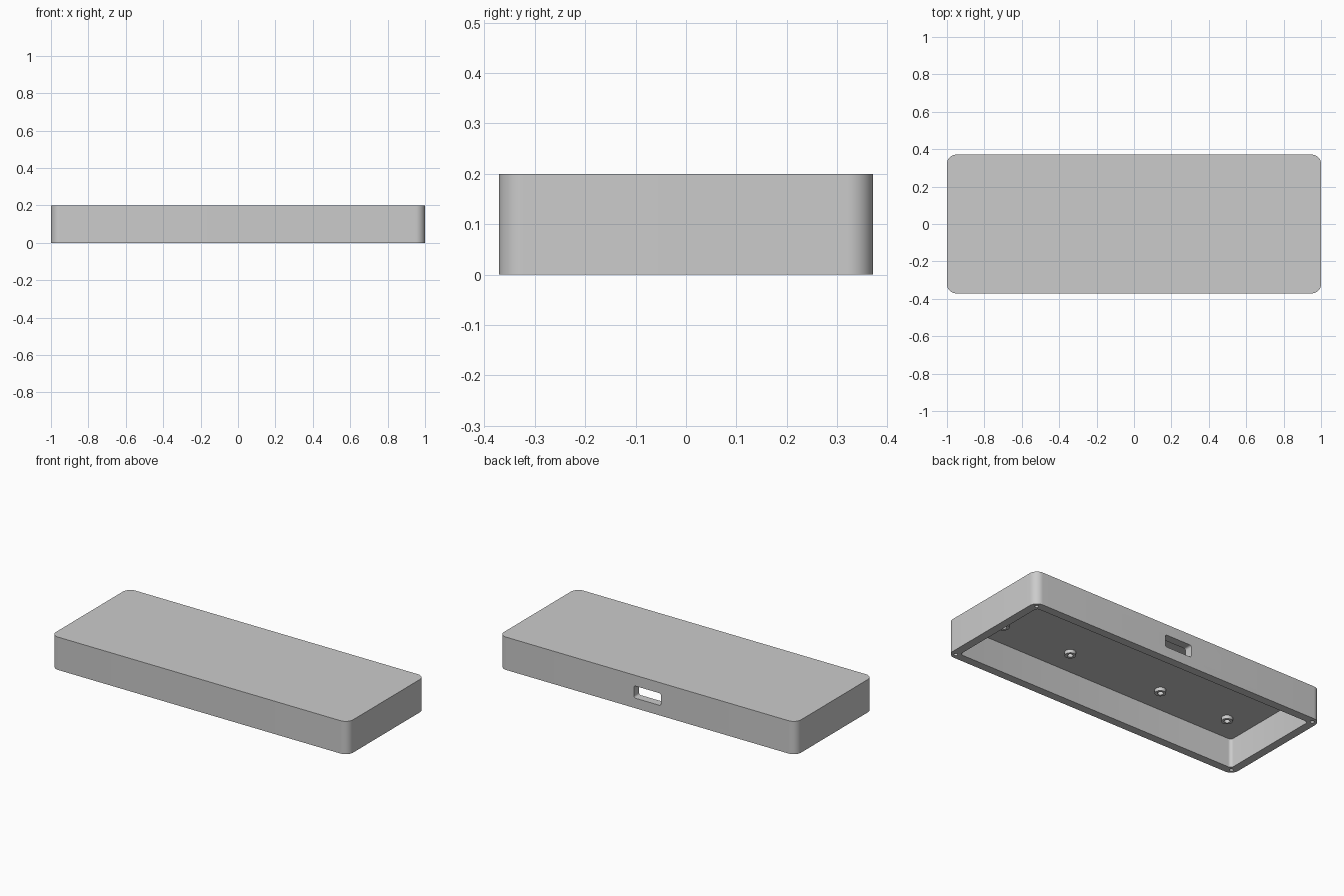
import bpy, math
from mathutils import Matrix

cube = bpy.data.objects.get("Cube")
if cube:
    bpy.data.objects.remove(cube, do_unlink=True)

# Single body colour
grey = bpy.data.materials.new("plain_grey")
grey.use_nodes = True
grey.diffuse_color = (0.6, 0.6, 0.6, 1)
grey.node_tree.nodes["Principled BSDF"].inputs["Base Color"].default_value = (0.6, 0.6, 0.6, 1)


def prism(name, hx, hy, r, z0, z1, steps=12):
    """Upright rounded rectangle prism; hx = hy = r gives a cylinder."""
    ring = []
    for k, (sx, sy) in enumerate([(1, 1), (-1, 1), (-1, -1), (1, -1)]):
        for i in range(steps + 1):
            a = math.pi / 2 * (k + i / steps)
            p = (sx * (hx - r) + r * math.cos(a), sy * (hy - r) + r * math.sin(a))
            if not ring or math.dist(p, ring[-1]) > 1e-5:
                ring.append(p)
    if math.dist(ring[0], ring[-1]) < 1e-5:
        ring.pop()
    n = len(ring)
    verts = [(x, y, z) for z in (z0, z1) for x, y in ring]
    faces = [tuple(reversed(range(n))), tuple(range(n, 2 * n))]
    faces += [(i, (i + 1) % n, (i + 1) % n + n, i + n) for i in range(n)]
    mesh = bpy.data.meshes.new(name)
    mesh.from_pydata(verts, [], faces)
    mesh.materials.append(grey)
    ob = bpy.data.objects.new(name, mesh)
    bpy.context.collection.objects.link(ob)
    return ob


def activate(ob):
    bpy.ops.object.select_all(action='DESELECT')
    ob.select_set(True)
    bpy.context.view_layer.objects.active = ob


def cut(ob, cutter):
    cutter.hide_render = True
    mod = ob.modifiers.new("cut", 'BOOLEAN')
    mod.operation = 'DIFFERENCE'
    mod.solver = 'EXACT'
    mod.object = cutter
    activate(ob)
    bpy.ops.object.modifier_apply(modifier=mod.name)
    bpy.data.objects.remove(cutter, do_unlink=True)


def smooth(ob):
    activate(ob)
    bpy.ops.object.shade_smooth_by_angle(angle=math.radians(30))


W, D, H = 1.0, 0.371, 0.2
WALL, CEILING = 0.05, 0.175

# Case shell, open underneath
case = prism("case_shell", W, D, 0.05, 0, H)
cut(case, prism("cavity", W - WALL, D - WALL, 0.02, -0.1, CEILING, 6))

# Port opening through the back wall
slot = prism("port_cutter", 0.091, 0.037, 0.012, -0.06, 0.06, 6)
slot.data.transform(Matrix.Translation((0, D - WALL / 2, 0.098)) @ Matrix.Rotation(math.pi / 2, 4, 'X'))
cut(case, slot)

# Screw holes in the corners of the bottom rim
for sx in (-1, 1):
    for sy in (-1, 1):
        hole = prism("rim_hole", 0.011, 0.011, 0.011, -0.05, 0.12, 5)
        hole.data.transform(Matrix.Translation((sx * 0.966, sy * 0.338, 0)))
        cut(case, hole)
smooth(case)

# Two rows of hollow mounting bosses under the top
for x in (-0.783, -0.316, 0.316, 0.783):
    for y in (-0.156, 0.156):
        boss = prism("mounting_boss", 0.031, 0.031, 0.031, 0.154, CEILING + 0.005, 6)
        cut(boss, prism("boss_hole", 0.016, 0.016, 0.016, 0.1, 0.174, 6))
        boss.location = (x, y, 0)
        smooth(boss)
